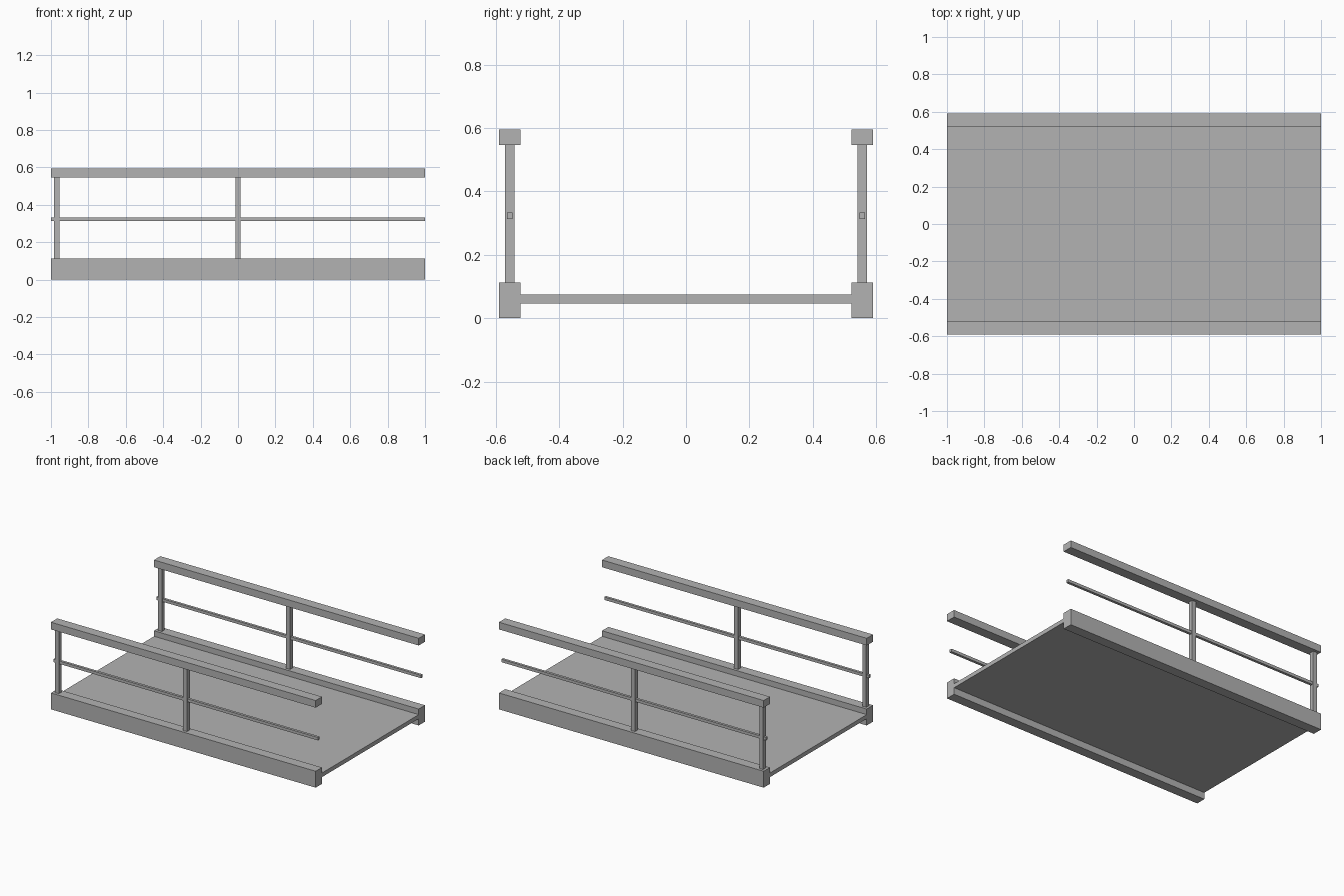
import bpy
import bmesh
from mathutils import Matrix, Vector

cube = bpy.data.objects.get("Cube")
if cube:
    bpy.data.objects.remove(cube, do_unlink=True)

GREY = (0.45, 0.45, 0.45, 1.0)
grey = bpy.data.materials.new("plain_grey")
grey.use_nodes = True
grey.diffuse_color = GREY
grey.node_tree.nodes["Principled BSDF"].inputs["Base Color"].default_value = GREY


def box(name, x, y, z):
    """Box spanning the (low, high) range given for each axis."""
    spans = (x, y, z)
    centre = Vector([(lo + hi) / 2 for lo, hi in spans])
    size = Vector([hi - lo for lo, hi in spans])
    bm = bmesh.new()
    bmesh.ops.create_cube(bm, size=1, matrix=Matrix.LocRotScale(centre, None, size))
    mesh = bpy.data.meshes.new(name)
    bm.to_mesh(mesh)
    bm.free()
    mesh.materials.append(grey)
    obj = bpy.data.objects.new(name, mesh)
    bpy.context.collection.objects.link(obj)
    return obj


def around(centre, width):
    return (centre - width / 2, centre + width / 2)


LENGTH = (-1, 1)
SIDE = 0.556            # distance of each railing from the centre line
KERB_TOP = 0.112
RAIL_BOTTOM = 0.546

# Walking deck between the side beams
box("deck", LENGTH, (-0.525, 0.525), (0.046, 0.074))

# Side beam and railing, repeated on both sides
for side, sign in (("front", -1), ("back", 1)):
    y = sign * SIDE
    box(side + "_beam", LENGTH, around(y, 0.068), (0, KERB_TOP))
    box(side + "_handrail", LENGTH, around(y, 0.068), (RAIL_BOTTOM, 0.595))
    box(side + "_mid_rail", LENGTH, around(y, 0.018), around(0.323, 0.02))
    for place, x in (("end", -0.968), ("middle", 0)):
        box(side + "_" + place + "_post", around(x, 0.029), around(y, 0.03),
            (KERB_TOP, RAIL_BOTTOM))
